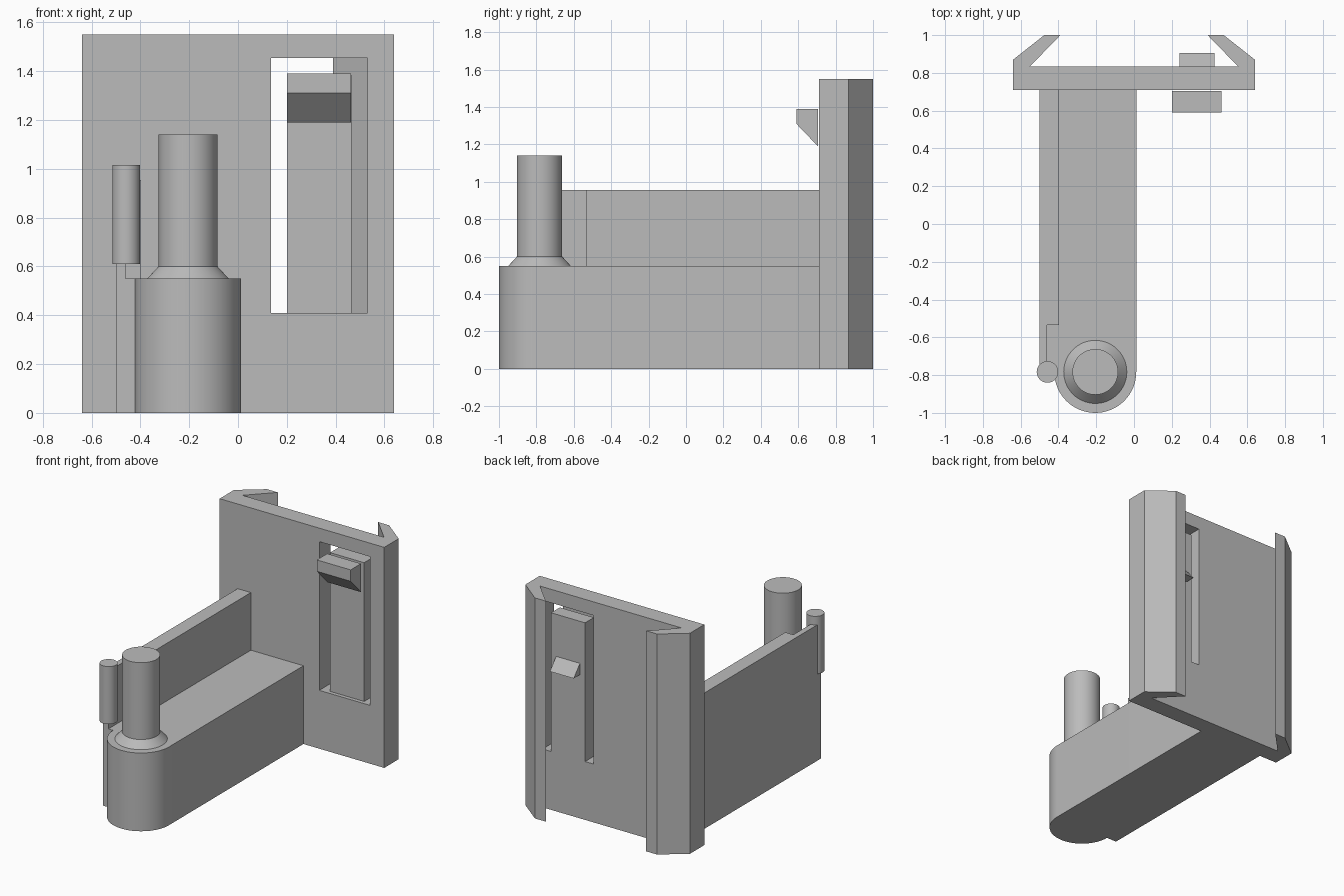
import bpy, bmesh
from math import cos, sin, pi, radians
from mathutils import Vector

cube = bpy.data.objects.get("Cube")
if cube:
    bpy.data.objects.remove(cube, do_unlink=True)

grey = bpy.data.materials.new("plain grey")
grey.use_nodes = True
grey.diffuse_color = (0.5, 0.5, 0.5, 1)
grey.node_tree.nodes["Principled BSDF"].inputs["Base Color"].default_value = (0.5, 0.5, 0.5, 1)


def finish(name, bm, smooth=False):
    bmesh.ops.recalc_face_normals(bm, faces=bm.faces)
    mesh = bpy.data.meshes.new(name)
    bm.to_mesh(mesh)
    bm.free()
    mesh.materials.append(grey)
    obj = bpy.data.objects.new(name, mesh)
    bpy.context.collection.objects.link(obj)
    bpy.ops.object.select_all(action='DESELECT')
    obj.select_set(True)
    bpy.context.view_layer.objects.active = obj
    if smooth:
        bpy.ops.object.shade_smooth_by_angle(angle=radians(25))
    return obj


def extrude(name, points, start, depth, smooth=False):
    """Extrude a closed 3D outline from its start corner along depth."""
    bm = bmesh.new()
    face = bm.faces.new([bm.verts.new(Vector(start) + Vector(p)) for p in points])
    moved = bmesh.ops.extrude_face_region(bm, geom=[face])["geom"]
    verts = [v for v in moved if isinstance(v, bmesh.types.BMVert)]
    bmesh.ops.translate(bm, verts=verts, vec=depth)
    return finish(name, bm, smooth)


def plan(name, outline, z0, z1, smooth=False):
    return extrude(name, [(x, y, 0) for x, y in outline], (0, 0, z0), (0, 0, z1 - z0), smooth)


def side(name, outline, x0, x1):
    return extrude(name, [(0, y, z) for y, z in outline], (x0, 0, 0), (x1 - x0, 0, 0))


def box(name, x0, x1, y0, y1, z0, z1):
    return plan(name, [(x0, y0), (x1, y0), (x1, y1), (x0, y1)], z0, z1)


def round_part(name, x, y, z0, z1, r0, r1):
    bm = bmesh.new()
    bmesh.ops.create_cone(bm, cap_ends=True, segments=64, radius1=r0, radius2=r1, depth=z1 - z0)
    bmesh.ops.translate(bm, verts=bm.verts, vec=(x, y, (z0 + z1) / 2))
    return finish(name, bm, True)


# Back plate with a hooked rail along each side
half = [(0.64, 0.71), (0.64, 0.87), (0.475, 1.0), (0.39, 1.0), (0.55, 0.835)]
plate = plan("back_plate", half + [(-x, y) for x, y in reversed(half)], 0, 1.55)

# Window cut through the plate
cutter = box("window_cutter", 0.135, 0.53, 0.6, 0.836, 0.41, 1.455)
cutter.hide_render = True
cut = plate.modifiers.new("window", 'BOOLEAN')
cut.operation = 'DIFFERENCE'
cut.solver = 'EXACT'
cut.object = cutter
bpy.context.view_layer.objects.active = plate
bpy.ops.object.modifier_apply(modifier=cut.name)
bpy.data.objects.remove(cutter, do_unlink=True)

# Spring tongue, front thumb hook and rear catch
box("tongue", 0.20, 0.465, 0.737, 0.835, 0.405, 1.385)
side("thumb_hook", [(0.59, 1.39), (0.59, 1.31), (0.705, 1.19), (0.705, 1.39)], 0.20, 0.463)
side("rear_catch", [(0.83, 1.095), (0.905, 1.01), (0.83, 1.01)], 0.24, 0.425)

# Arm with a rounded free end
cx, cy, r = -0.205, -0.783, 0.217
arc = [(cx + r * cos(pi + pi * i / 32), cy + r * sin(pi + pi * i / 32)) for i in range(33)]
plan("arm", [(-0.5, 0.71), (-0.5, cy)] + arc + [(cx + r, 0.71)], 0, 0.55, True)

# Raised wall that narrows near the pin
plan("side_wall", [(-0.5, 0.71), (-0.5, cy), (-0.46, cy), (-0.46, -0.535),
                   (-0.397, -0.535), (-0.397, 0.71)], 0.55, 0.955)

# Post with a flared collar, and the small pin
round_part("post_collar", cx, cy, 0.55, 0.6, 0.167, 0.121)
round_part("post", cx, cy, 0.6, 1.14, 0.121, 0.121)
round_part("small_pin", -0.458, cy, 0.61, 1.015, 0.057, 0.057)
